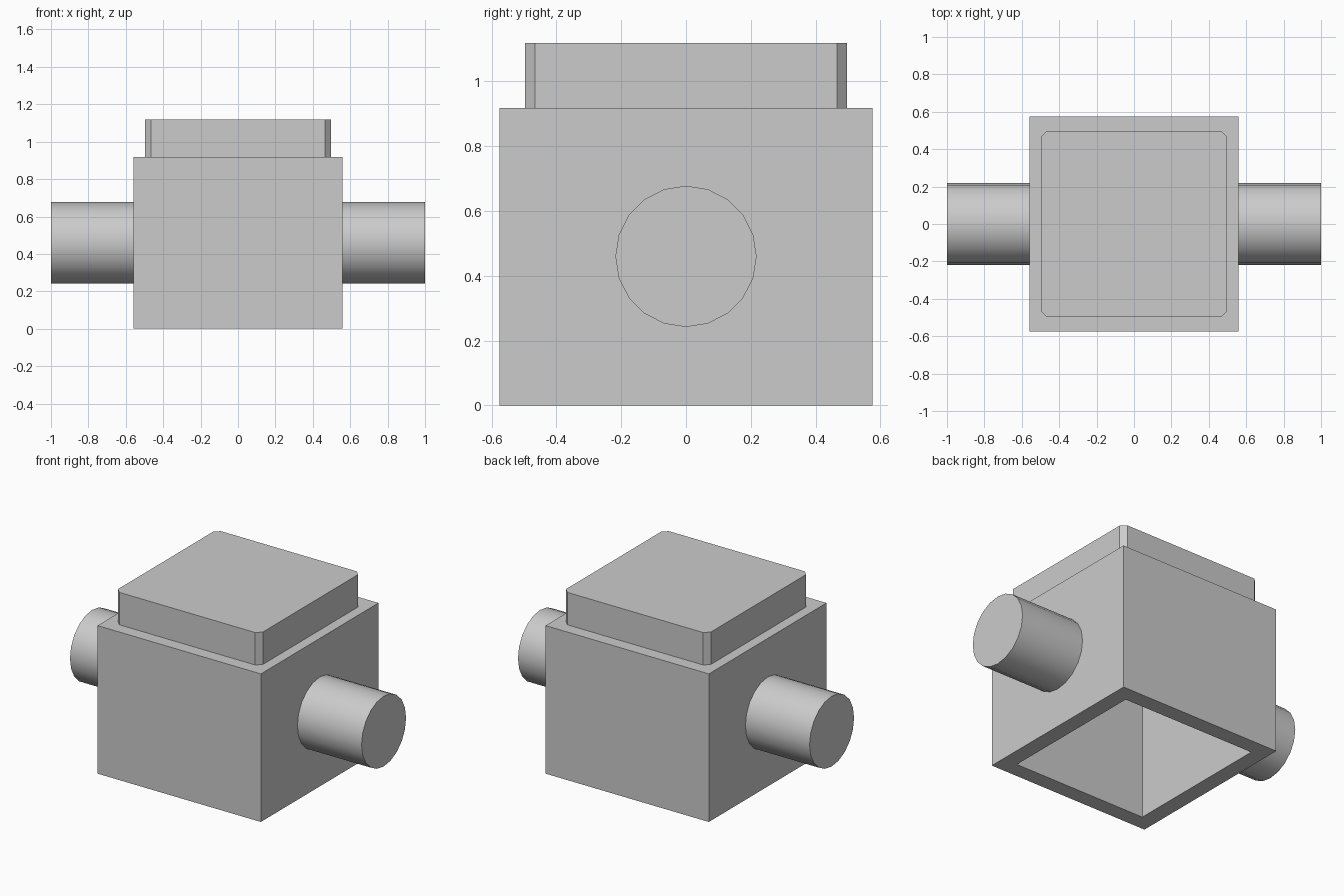
import bpy
import math

default = bpy.data.objects.get("Cube")
if default:
    bpy.data.objects.remove(default, do_unlink=True)

# Single plain grey
grey = bpy.data.materials.new("light grey")
grey.use_nodes = True
colour = (0.6, 0.6, 0.6, 1)
grey.diffuse_color = colour
grey.node_tree.nodes["Principled BSDF"].inputs["Base Color"].default_value = colour

HX, HY, TOP = 0.56, 0.576, 0.918   # half width, half depth, height of the housing
WALL = 0.1
INNER_TOP = TOP - WALL


def box(name, low, high):
    centre = [(a + b) / 2 for a, b in zip(low, high)]
    bpy.ops.mesh.primitive_cube_add(size=1, location=centre)
    ob = bpy.context.object
    ob.name = name
    ob.scale = [b - a for a, b in zip(low, high)]
    bpy.ops.object.transform_apply(location=False, rotation=False, scale=True)
    ob.data.materials.append(grey)
    return ob


# Housing: top slab on four walls, open underneath
box("top_slab", (-HX, -HY, INNER_TOP), (HX, HY, TOP))
box("left_wall", (HX - WALL, -HY, 0), (HX, HY, INNER_TOP))
box("right_wall", (-HX, -HY, 0), (WALL - HX, HY, INNER_TOP))
box("front_wall", (WALL - HX, -HY, 0), (HX - WALL, WALL - HY, INNER_TOP))
box("back_wall", (WALL - HX, HY - WALL, 0), (HX - WALL, HY, INNER_TOP))

# Lid with chamfered upright corners
LID = 0.497
lid = box("lid", (-LID, -LID, TOP), (LID, LID, 1.119))
weights = lid.data.attributes.new("bevel_weight_edge", "FLOAT", "EDGE")
for edge in lid.data.edges:
    a, b = (lid.data.vertices[i].co for i in edge.vertices)
    weights.data[edge.index].value = 1.0 if abs(a.z - b.z) > 0.1 else 0.0
chamfer = lid.modifiers.new("corner_chamfer", "BEVEL")
chamfer.limit_method = "WEIGHT"
chamfer.width = 0.031
chamfer.segments = 1

# Round stubs on both sides, rooted in the walls
ROOT = HX - WALL / 2
for name, side in (("left_stub", 1), ("right_stub", -1)):
    bpy.ops.mesh.primitive_cylinder_add(
        vertices=20, radius=0.218, depth=1 - ROOT,
        location=(side * (1 + ROOT) / 2, 0, 0.46),
        rotation=(0, math.pi / 2, 0))
    stub = bpy.context.object
    stub.name = name
    stub.data.materials.append(grey)
    bpy.ops.object.shade_smooth_by_angle(angle=math.radians(30))
